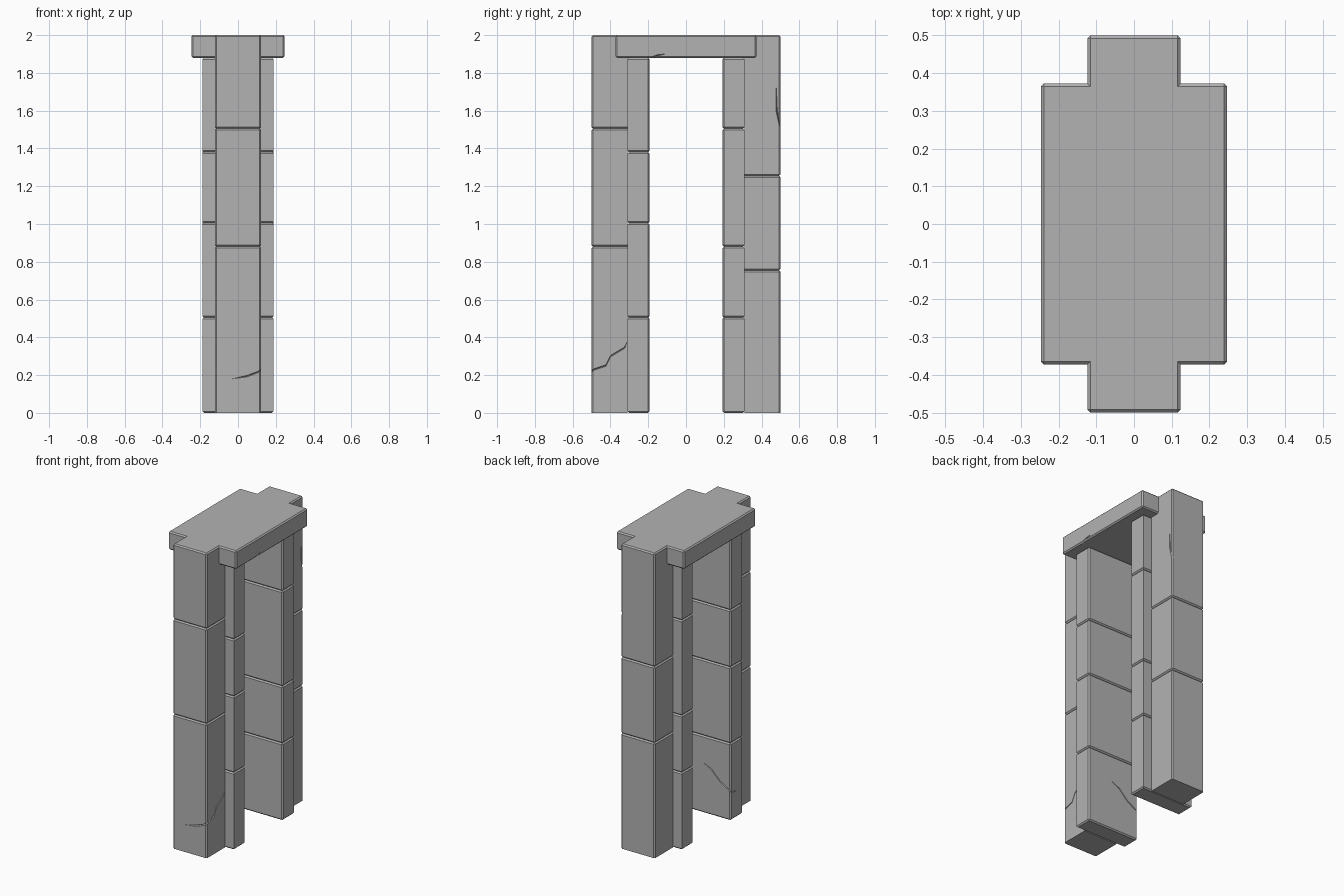
import bpy
import bmesh
from mathutils import Vector

if "Cube" in bpy.data.objects:
    bpy.data.objects.remove(bpy.data.objects["Cube"], do_unlink=True)

stone = bpy.data.materials.new("grey stone")
stone.use_nodes = True
grey = (0.45, 0.45, 0.45, 1)
stone.diffuse_color = grey
stone.node_tree.nodes["Principled BSDF"].inputs["Base Color"].default_value = grey

BEVEL = 0.008
JOINT = 0.31   # where the outer and inner columns of each pillar meet
TOP = 2.0
LINTEL_Z = 1.88


def add_object(name, bm):
    bmesh.ops.recalc_face_normals(bm, faces=bm.faces)
    mesh = bpy.data.meshes.new(name)
    bm.to_mesh(mesh)
    bm.free()
    mesh.materials.append(stone)
    obj = bpy.data.objects.new(name, mesh)
    bpy.context.collection.objects.link(obj)
    return obj


def block(name, half_x, y0, y1, z0, z1, sharp=lambda a, b: False):
    """Box with chamfered edges, except those the rule leaves sharp."""
    bm = bmesh.new()
    bmesh.ops.create_cube(bm, size=1)
    for v in bm.verts:
        v.co = Vector((v.co.x * 2 * half_x,
                       y0 if v.co.y < 0 else y1,
                       z0 if v.co.z < 0 else z1))
    edges = [e for e in bm.edges if not sharp(e.verts[0].co, e.verts[1].co)]
    bmesh.ops.bevel(bm, geom=edges, offset=BEVEL, segments=1, affect='EDGES')
    return add_object(name, bm)


def at_joint(a, b):
    return all(abs(abs(p.y) - JOINT) < 1e-4 for p in (a, b))


def outer_sharp(a, b):
    return at_joint(a, b) or (a.z == 0 and b.z == 0)


def inner_sharp(a, b):
    return at_joint(a, b) and a.z != b.z


def combine(obj, other, operation):
    """Apply a boolean and remove the second object."""
    mod = obj.modifiers.new("combine", 'BOOLEAN')
    mod.operation = operation
    mod.solver = 'EXACT'
    mod.object = other
    bpy.context.view_layer.update()
    graph = bpy.context.evaluated_depsgraph_get()
    mesh = bpy.data.meshes.new_from_object(obj.evaluated_get(graph))
    obj.modifiers.clear()
    obj.data = mesh
    bpy.data.objects.remove(other, do_unlink=True)


def crack(obj, points, inward, side=(0, 0, 1), width=0.005, depth=0.012):
    """Cut a tapering V-shaped groove along a path on one face."""
    bm = bmesh.new()
    inward, side = Vector(inward), Vector(side)
    rings = []
    for i, p in enumerate(points):
        p = Vector(p)
        w = side * (0.001 if i == 0 else width)
        d = inward * (0.002 if i == 0 else depth)
        out = inward * 0.003
        rings.append([bm.verts.new(q) for q in (p + w - out, p - w - out, p + d)])
    for a, b in zip(rings, rings[1:]):
        for i in range(3):
            j = (i + 1) % 3
            bm.faces.new((a[i], a[j], b[j], b[i]))
    bm.faces.new(rings[0])
    bm.faces.new(rings[-1])
    cutter = add_object("crack_cutter", bm)
    cutter.hide_render = True
    combine(obj, cutter, 'DIFFERENCE')


# Pillars: course heights of the outer and inner columns
pillars = {
    "front": (-1, (0, 0.88, 1.505, TOP), (0, 0.505, 1.005, 1.38, LINTEL_Z)),
    "back": (1, (0, 0.755, 1.255, TOP), (0, 0.505, 0.88, 1.505, LINTEL_Z)),
}
parts = {}
for end, (s, outer, inner) in pillars.items():
    columns = (("outer", 0.123, 0.5, outer, outer_sharp),
               ("inner", 0.188, 0.193, inner, inner_sharp))
    for kind, half_x, y, heights, rule in columns:
        y0, y1 = sorted((s * y, s * JOINT))
        for i, (z0, z1) in enumerate(zip(heights, heights[1:])):
            name = f"{end}_{kind}_block_{i + 1}"
            parts[name] = block(name, half_x, y0, y1, z0, z1, rule)

# Cracks in the front pillar
crack(parts["front_outer_block_1"],
      [(-0.03, -0.5, 0.18), (0.05, -0.5, 0.195), (0.13, -0.5, 0.226)], (0, 1, 0))
crack(parts["front_outer_block_1"],
      [(0.123, -0.31, 0.38), (0.123, -0.325, 0.345), (0.123, -0.4, 0.3),
       (0.123, -0.425, 0.25), (0.123, -0.51, 0.222)], (-1, 0, 0))
crack(parts["front_inner_block_1"],
      [(0.01, -0.193, 0.33), (-0.05, -0.193, 0.3), (-0.11, -0.193, 0.24),
       (-0.195, -0.193, 0.19)], (0, -1, 0))
crack(parts["front_inner_block_1"],
      [(-0.188, -0.26, 0.17), (-0.188, -0.185, 0.19)], (1, 0, 0))

# Crack down the corner of the back pillar
crack(parts["back_outer_block_3"],
      [(0.123, 0.478, 1.72), (0.123, 0.48, 1.6), (0.123, 0.498, 1.52)],
      (-1, 0, 0), side=(0, 1, 0))

# Lintel, merged with the two outer columns that rise flush with its top
lintel = block("lintel", 0.247, -0.372, 0.372, LINTEL_Z, TOP)
crack(lintel, [(0.247, -0.11, 1.9), (0.247, -0.15, 1.892), (0.247, -0.2, 1.876)],
      (-1, 0, 0))
for name in ("front_outer_block_3", "back_outer_block_3"):
    combine(lintel, parts[name], 'UNION')
lintel.name = "lintel_and_top_blocks"
